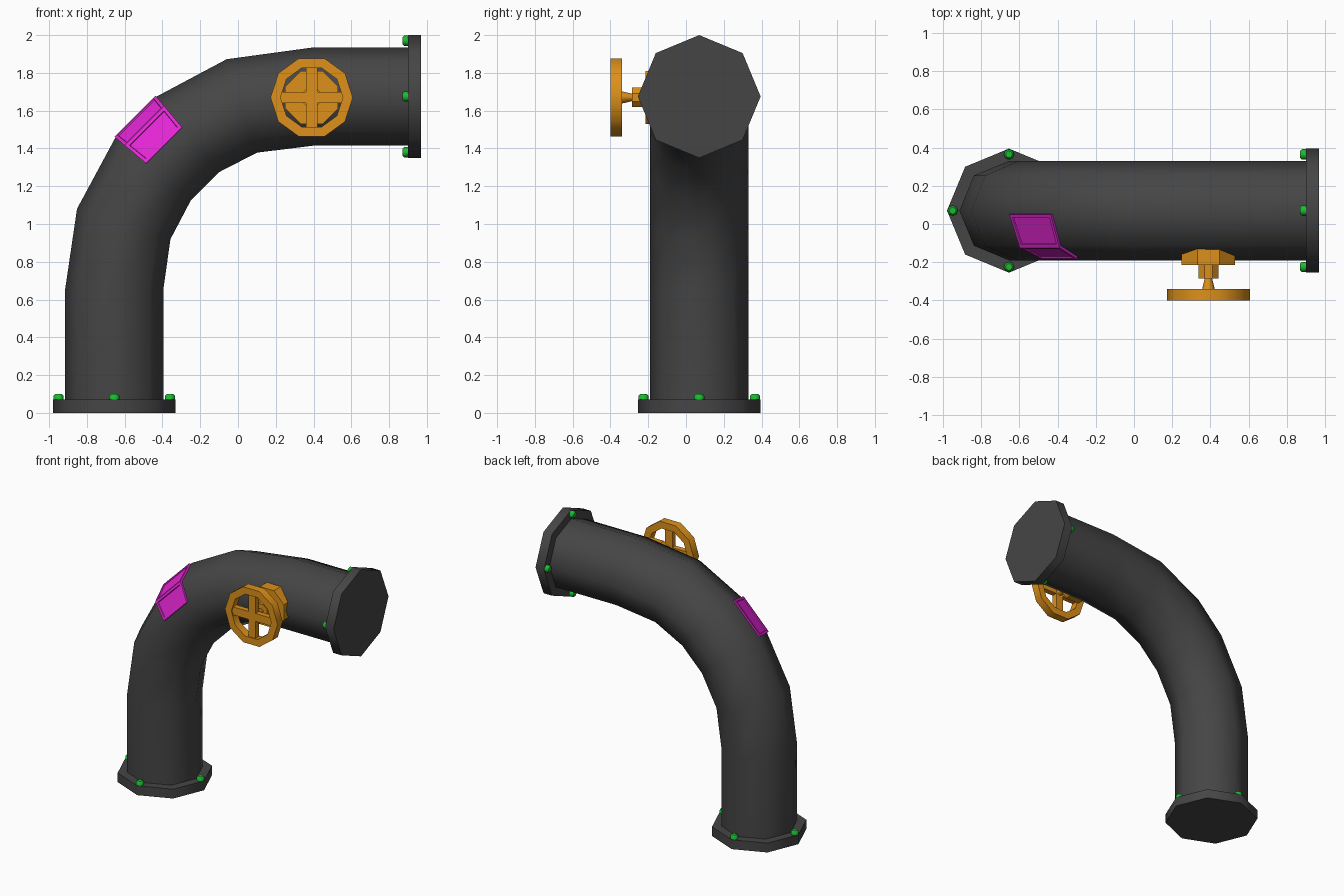
import bpy, bmesh, math
from mathutils import Vector, Matrix

if "Cube" in bpy.data.objects:
    bpy.data.objects.remove(bpy.data.objects["Cube"])


def material(name, rgb):
    m = bpy.data.materials.new(name)
    m.use_nodes = True
    m.diffuse_color = (*rgb, 1)
    m.node_tree.nodes["Principled BSDF"].inputs["Base Color"].default_value = (*rgb, 1)
    return m


GREY = material("dark grey", (0.06, 0.06, 0.06))
ORANGE = material("valve orange", (0.72, 0.28, 0.01))
MAGENTA = material("panel magenta", (0.80, 0.02, 0.68))
GREEN = material("bolt green", (0.01, 0.50, 0.03))


def finish(name, bm, mat, matrix=None, angle=50):
    bmesh.ops.recalc_face_normals(bm, faces=bm.faces)
    if matrix:
        bm.transform(matrix)
    mesh = bpy.data.meshes.new(name)
    bm.to_mesh(mesh)
    bm.free()
    mesh.materials.append(mat)
    ob = bpy.data.objects.new(name, mesh)
    bpy.context.collection.objects.link(ob)
    bpy.ops.object.select_all(action='DESELECT')
    ob.select_set(True)
    bpy.context.view_layer.objects.active = ob
    bpy.ops.object.shade_smooth_by_angle(angle=math.radians(angle))
    return ob


def lathe(profile, sides, turn=0.0, ring=False):
    """Revolve (radius, height) points around z; ring closes the profile."""
    bm = bmesh.new()
    loops = [[bm.verts.new((r * math.cos(a), r * math.sin(a), h))
              for a in (turn + math.tau * i / sides for i in range(sides))]
             for r, h in profile]
    pairs = list(zip(loops, loops[1:]))
    if ring:
        pairs.append((loops[-1], loops[0]))
    else:
        bm.faces.new(loops[0])
        bm.faces.new(loops[-1])
    for a, b in pairs:
        for i in range(sides):
            j = (i + 1) % sides
            bm.faces.new((a[i], a[j], b[j], b[i]))
    return bm


# Pipe path: centre x, centre z, outward tilt in degrees
AXIS_Y, RADIUS = 0.07, 0.26
PATH = [(-0.655, 0.03, 0), (-0.655, 0.655, 0), (-0.605, 1.0, 18),
        (-0.45, 1.29, 40), (-0.265, 1.475, 50), (0.02, 1.625, 72),
        (0.4, 1.675, 90), (0.93, 1.675, 90)]


def pipe_point(station, a, r=RADIUS):
    x, z, tilt = station
    t = math.radians(tilt)
    out = Vector((-math.cos(t), 0, math.sin(t)))
    side = Vector((0, -1, 0))
    return Vector((x, AXIS_Y, z)) + r * (math.cos(a) * out + math.sin(a) * side)


# Bent pipe
bm = bmesh.new()
rings = [[bm.verts.new(pipe_point(s, math.tau * i / 8)) for i in range(8)] for s in PATH]
for a, b in zip(rings, rings[1:]):
    for i in range(8):
        j = (i + 1) % 8
        bm.faces.new((a[i], a[j], b[j], b[i]))
bm.faces.new(rings[0])
bm.faces.new(rings[-1])
finish("bent_pipe", bm, GREY)

# End flanges with four bolts each
bottom = Matrix.Translation((-0.655, AXIS_Y, 0))
end = Matrix.Translation((0.97, AXIS_Y, 1.675)) @ Matrix.Rotation(-math.pi / 2, 4, 'Y')
for label, frame in (("bottom", bottom), ("end", end)):
    finish(label + "_flange", lathe([(0.325, 0), (0.325, 0.07)], 8), GREY, frame)
    for i in range(4):
        a = math.tau * i / 4
        spot = Matrix.Translation((0.295 * math.cos(a), 0.295 * math.sin(a), 0.06))
        finish(f"{label}_bolt_{i + 1}",
               lathe([(0.027, 0), (0.027, 0.03), (0.018, 0.04)], 8), GREEN, frame @ spot)

# Raised access panel over two pipe facets, with a recessed centre on each
low, high = PATH[3], PATH[4]


def panel_row(lift):
    corner = [[pipe_point(s, math.pi / 4 * k, RADIUS + lift) for k in range(3)]
              for s in (low, high)]
    rows = []
    for v in corner:
        rows.append([v[0].lerp(v[1], 0.1), v[1], v[1].lerp(v[2], 0.75)])
    return rows


bm = bmesh.new()
inner, outer = [[[bm.verts.new(p) for p in row] for row in panel_row(lift)]
                for lift in (-0.015, 0.015)]
tops = []
for k in range(2):
    for layer in (inner, outer):
        f = bm.faces.new((layer[0][k], layer[0][k + 1], layer[1][k + 1], layer[1][k]))
    tops.append(f)
    for e in range(2):
        bm.faces.new((inner[e][k], inner[e][k + 1], outer[e][k + 1], outer[e][k]))
for k in (0, 2):
    bm.faces.new((inner[0][k], inner[1][k], outer[1][k], outer[0][k]))
bmesh.ops.recalc_face_normals(bm, faces=bm.faces)
bmesh.ops.inset_individual(bm, faces=tops, thickness=0.025)
bmesh.ops.inset_individual(bm, faces=tops, thickness=0.004, depth=-0.006)
finish("access_panel", bm, MAGENTA, angle=20)

# Valve, built along its own z and pointed to the front
valve = Matrix.Translation((0.39, 0, 1.67)) @ Matrix.Rotation(math.pi / 2, 4, 'X')
finish("valve_base", lathe([(0.152, 0.06), (0.152, 0.215)], 8, math.pi / 8),
       ORANGE, valve, 30)
finish("valve_collar", lathe([(0.056, 0.2), (0.056, 0.285)], 8, math.pi / 8),
       ORANGE, valve, 30)
finish("valve_stem", lathe([(0.018, 0.28), (0.035, 0.35)], 8), ORANGE, valve)
finish("handwheel_rim",
       lathe([(0.218, 0.34), (0.218, 0.4), (0.165, 0.4), (0.165, 0.34)], 10, 0, True),
       ORANGE, valve)
for name, size in (("handwheel_spoke_across", (0.36, 0.06, 0.04)),
                   ("handwheel_spoke_upright", (0.06, 0.36, 0.04))):
    bm = bmesh.new()
    bmesh.ops.create_cube(bm, size=1, matrix=Matrix.Translation((0, 0, 0.372))
                          @ Matrix.Diagonal((*size, 1)))
    finish(name, bm, ORANGE, valve)
